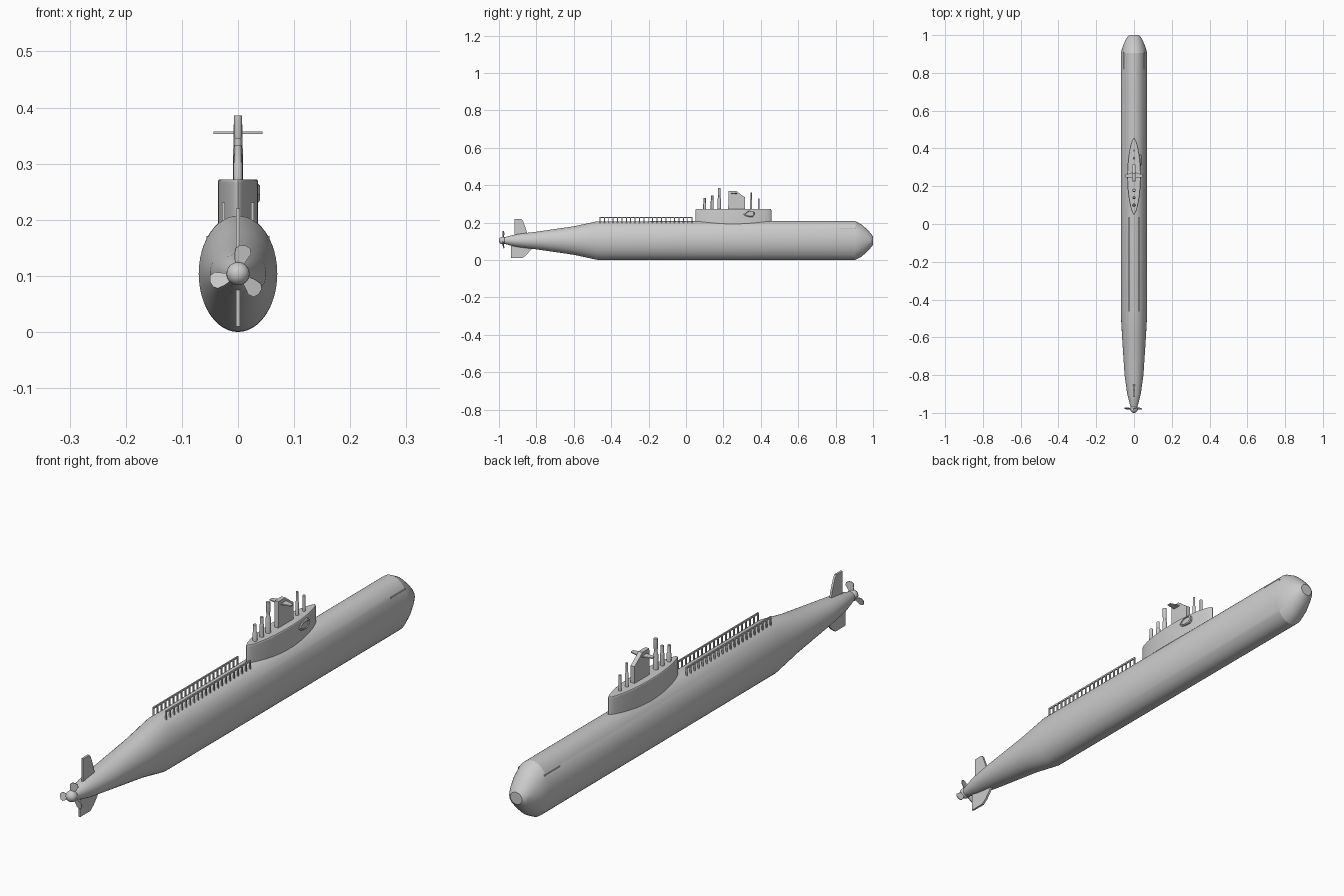
import bpy, bmesh, math
from mathutils import Matrix, Vector

if "Cube" in bpy.data.objects:
    bpy.data.objects.remove(bpy.data.objects["Cube"])

ZC = 0.104  # hull axis height


def finish(bm, name, angle=30):
    bmesh.ops.recalc_face_normals(bm, faces=bm.faces)
    me = bpy.data.meshes.new(name)
    bm.to_mesh(me)
    bm.free()
    ob = bpy.data.objects.new(name, me)
    bpy.context.collection.objects.link(ob)
    bpy.ops.object.select_all(action='DESELECT')
    ob.select_set(True)
    bpy.context.view_layer.objects.active = ob
    bpy.ops.object.shade_smooth_by_angle(angle=math.radians(angle))
    return ob


def loft(name, rings, angle=30):
    """Skin closed rings of points and cap both ends."""
    bm = bmesh.new()
    vs = [[bm.verts.new(p) for p in ring] for ring in rings]
    n = len(vs[0])
    for a, b in zip(vs, vs[1:]):
        for i in range(n):
            bm.faces.new((a[i], a[(i + 1) % n], b[(i + 1) % n], b[i]))
    bm.faces.new(vs[0])
    bm.faces.new(vs[-1])
    return finish(bm, name, angle)


def plate(name, outline, x0, x1):
    """Extrude a (y, z) outline between two x values."""
    return loft(name, [[(x, y, z) for y, z in outline] for x in (x0, x1)])


def box(bm, c, s):
    bmesh.ops.create_cube(bm, size=1, matrix=Matrix.Translation(c) @ Matrix.Diagonal((*s, 1)))


def circle(y, r, z, n=16, x=0):
    return [(x + r * math.cos(2 * math.pi * i / n), y + r * math.sin(2 * math.pi * i / n), z) for i in range(n)]


# Hull: y, half width, half height
stations = [(-0.975, 0.016, 0.016), (-0.94, 0.026, 0.026), (-0.90, 0.036, 0.035),
            (-0.80, 0.050, 0.047), (-0.60, 0.063, 0.076), (-0.475, 0.070, 0.103),
            (0.905, 0.070, 0.104), (0.94, 0.060, 0.085), (0.97, 0.047, 0.058),
            (0.99, 0.036, 0.036), (1.0, 0.024, 0.022)]
N = 48
loft("hull", [[(rx * math.cos(2 * math.pi * i / N), y, ZC + rz * math.sin(2 * math.pi * i / N))
               for i in range(N)] for y, rx, rz in stations], 20)

# Conning tower with a softened top edge
def lens(z, k=1.0, n=48):
    ring = []
    for i in range(n):
        a = 2 * math.pi * i / n
        s = math.sin(a)
        ring.append((k * 0.036 * math.copysign(abs(s) ** 1.3, s), 0.253 + (0.203 - (1 - k) * 0.04) * math.cos(a), z))
    return ring

loft("conning_tower", [lens(0.16), lens(0.266), lens(0.270, 0.98), lens(0.272, 0.93)])

# Side hatch on the tower: bulging frame and panel
hatch = [(0.308, 0.245), (0.318, 0.257), (0.335, 0.263), (0.362, 0.264), (0.370, 0.257),
         (0.370, 0.240), (0.360, 0.231), (0.335, 0.231), (0.318, 0.235)]
def hatch_ring(x, k):
    return [(x, 0.342 + (y - 0.342) * k, 0.247 + (z - 0.247) * k) for y, z in hatch]
loft("tower_side_hatch", [hatch_ring(0.02, 1), hatch_ring(0.036, 1), hatch_ring(0.039, 0.8), hatch_ring(0.036, 0.7)])

# Masts: y, list of (radius, z)
masts = {
    "rear_mast": (0.10, [(0.008, 0.26), (0.008, 0.30), (0.006, 0.305), (0.006, 0.332)]),
    "second_mast": (0.14, [(0.008, 0.26), (0.008, 0.315), (0.006, 0.318), (0.006, 0.345)]),
    "tall_mast": (0.178, [(0.009, 0.26), (0.009, 0.325), (0.006, 0.335), (0.006, 0.345), (0.0075, 0.35), (0.0075, 0.386)]),
    "periscope": (0.348, [(0.006, 0.26), (0.006, 0.32), (0.004, 0.325), (0.004, 0.36)]),
    "front_mast": (0.389, [(0.005, 0.26), (0.005, 0.33)]),
}
for name, (y, prof) in masts.items():
    loft(name, [circle(y, r, z) for r, z in prof])

# Upright fin on the tower and its small crossplane
plate("tower_fin", [(0.225, 0.26), (0.315, 0.26), (0.315, 0.335), (0.300, 0.345),
                    (0.268, 0.370), (0.228, 0.370)], -0.008, 0.008)
plane = [(-0.044, 0.248), (-0.01, 0.242), (0.01, 0.242), (0.044, 0.248),
         (0.044, 0.262), (0.01, 0.272), (-0.01, 0.272), (-0.044, 0.262)]
loft("tower_crossplane", [[(x, y, z) for x, y in plane] for z in (0.353, 0.357)])

# Deck railings
y0, y1, posts = -0.463, 0.036, 22
for side, x in (("left", -0.026), ("right", 0.026)):
    bm = bmesh.new()
    box(bm, (x, (y0 + y1) / 2, 0.228), (0.005, y1 - y0, 0.006))
    for i in range(posts):
        y = y0 + 0.003 + (y1 - y0 - 0.006) * i / (posts - 1)
        box(bm, (x, y, 0.208), (0.005, 0.005, 0.04))
    finish(bm, side + "_deck_railing")

# Rudders
plate("upper_rudder", [(-0.917, 0.12), (-0.845, 0.12), (-0.855, 0.165), (-0.872, 0.210),
                       (-0.880, 0.220), (-0.917, 0.220)], -0.004, 0.004)
plate("lower_rudder", [(-0.935, 0.075), (-0.935, 0.010), (-0.875, 0.010), (-0.855, 0.025),
                       (-0.825, 0.060), (-0.820, 0.085), (-0.90, 0.085)], -0.004, 0.004)

# Bow strips lying on the hull
bm = bmesh.new()
for s in (-1, 1):
    box(bm, (s * 0.054, 0.865, 0.168), (0.004, 0.09, 0.006))
finish(bm, "bow_strips")

# Propeller hub and three pitched blades
bm = bmesh.new()
bmesh.ops.create_uvsphere(bm, u_segments=24, v_segments=14, radius=0.0205,
                          matrix=Matrix.Translation((0, -0.9795, ZC)))
finish(bm, "propeller_hub", 40)
blade = [(0.010, -0.005), (0.024, -0.010), (0.038, -0.017), (0.048, -0.014), (0.052, -0.004),
         (0.050, 0.007), (0.043, 0.013), (0.030, 0.012), (0.010, 0.006)]
for k, ang in enumerate((80, -40, 200)):
    rot = Matrix.Rotation(-math.radians(ang), 4, 'Y') @ Matrix.Rotation(math.radians(15), 4, 'X')
    rings = [[Vector((0, -0.977, ZC)) + (rot @ Vector((r, t, w))) for r, w in blade] for t in (-0.0015, 0.0015)]
    loft("propeller_blade_%d" % (k + 1), rings)
